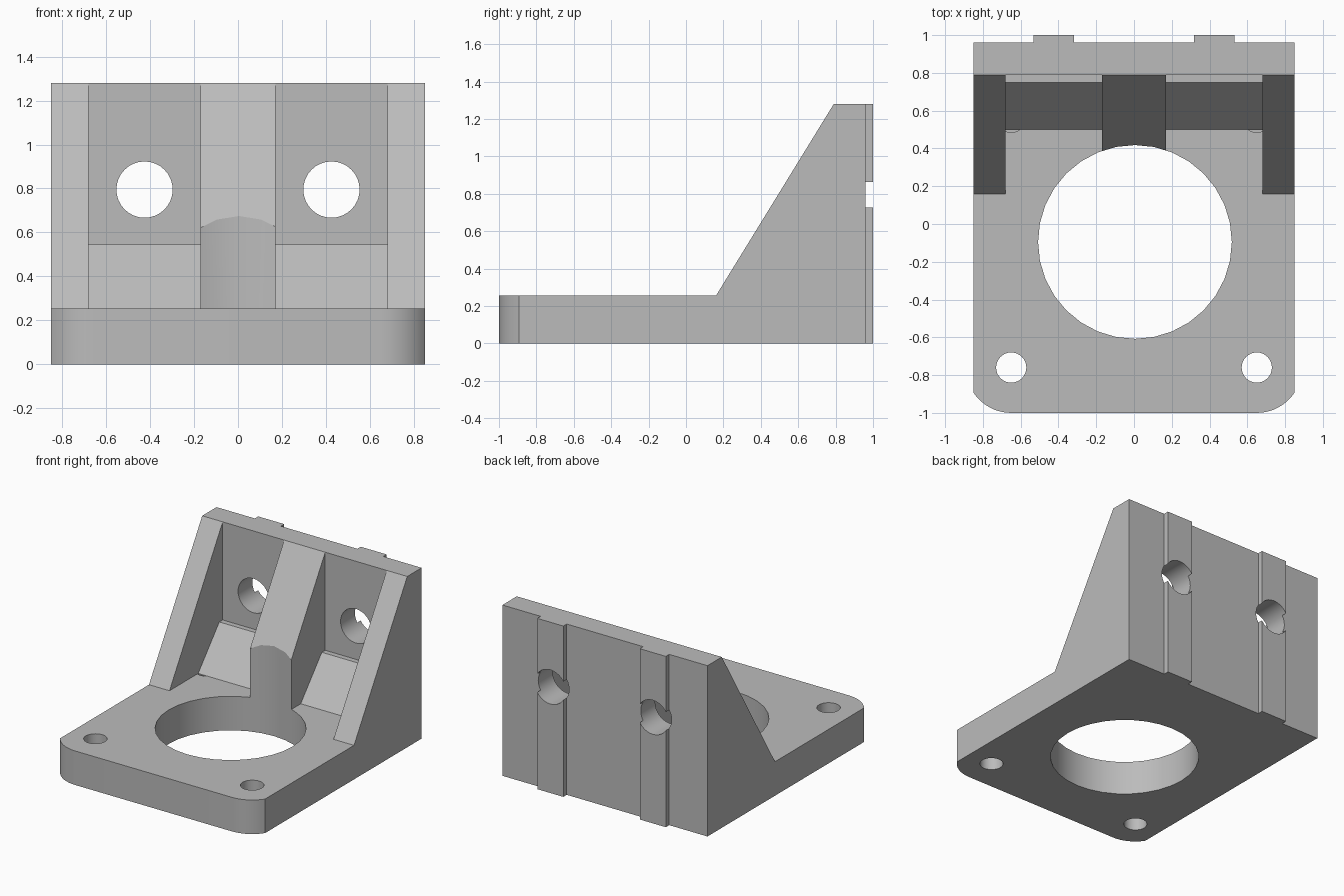
import bpy, bmesh, math
from mathutils import Vector

cube = bpy.data.objects.get("Cube")
if cube:
    bpy.data.objects.remove(cube, do_unlink=True)

grey = bpy.data.materials.new("plain grey")
grey.use_nodes = True
colour = (0.5, 0.5, 0.5, 1)
grey.diffuse_color = colour
grey.node_tree.nodes["Principled BSDF"].inputs["Base Color"].default_value = colour

HALF, BASE, TOP = 0.85, 0.255, 1.28      # half width, plate height, full height
WALL, BACK, FRONT = 0.79, 0.96, -1.0     # wall front, wall back, plate front
SIDE_RIB, MID_RIB = 0.68, 0.17


def prism(name, points, direction):
    """Extrude a closed outline of 3D points along a vector."""
    bm = bmesh.new()
    face = bm.faces.new([bm.verts.new(p) for p in points])
    out = bmesh.ops.extrude_face_region(bm, geom=[face])
    moved = [v for v in out["geom"] if isinstance(v, bmesh.types.BMVert)]
    bmesh.ops.translate(bm, verts=moved, vec=Vector(direction))
    bmesh.ops.recalc_face_normals(bm, faces=bm.faces)
    mesh = bpy.data.meshes.new(name)
    bm.to_mesh(mesh)
    bm.free()
    obj = bpy.data.objects.new(name, mesh)
    bpy.context.collection.objects.link(obj)
    mesh.materials.append(grey)
    return obj


def box(name, x0, x1, y0, y1, z0, z1):
    return prism(name, [(x0, y0, z0), (x1, y0, z0), (x1, y1, z0), (x0, y1, z0)],
                 (0, 0, z1 - z0))


def side_profile(name, x0, x1, outline):
    return prism(name, [(x0, y, z) for y, z in outline], (x1 - x0, 0, 0))


def drill(obj, centre, radius, depth, along_y=False, sides=32):
    """Cut a round hole, then discard the cutter."""
    turn = (math.pi / 2, 0, 0) if along_y else (0, 0, 0)
    bpy.ops.mesh.primitive_cylinder_add(vertices=sides, radius=radius, depth=depth,
                                        location=centre, rotation=turn)
    cutter = bpy.context.object
    cutter.hide_render = True
    cutter.data.materials.append(grey)
    mod = obj.modifiers.new("hole", "BOOLEAN")
    mod.operation, mod.solver, mod.object = "DIFFERENCE", "EXACT", cutter
    bpy.context.view_layer.objects.active = obj
    bpy.ops.object.modifier_apply(modifier=mod.name)
    bpy.data.objects.remove(cutter, do_unlink=True)


# Base plate with rounded front corners
cx, cy, r = 0.65, -0.76, 0.24
limit = math.asin((HALF - cx) / r)
arc = [(cx + r * math.sin(limit * i / 8), cy - r * math.cos(limit * i / 8))
       for i in range(9)]
outline = [(-x, y) for x, y in reversed(arc)] + arc + [(HALF, BACK), (-HALF, BACK)]
base = prism("base_plate", [(x, y, 0) for x, y in outline], (0, 0, BASE))

# Large bore, front screw holes and shallow rear recesses
bore, bore_radius = (0.005, -0.095, 0), 0.513
drill(base, bore, bore_radius, 4)
for s in (-1, 1):
    drill(base, (s * cx, cy, 0), 0.08, 2)
    drill(base, (s * cx, 0.565, BASE), 0.08, 0.04)

# Upright wall
wall = box("back_wall", -HALF, HALF, WALL, BACK, BASE, TOP)

# Sloped ribs
slope = [(0.16, BASE), (WALL, BASE), (WALL, TOP)]
middle = side_profile("middle_rib", -MID_RIB, MID_RIB, slope)
drill(middle, bore, bore_radius, 4)
parts = [base, wall, middle]

bolt_x, bolt_z, bolt_r, ridge_half = 0.425, 0.795, 0.128, 0.108
ramp = [(0.5, BASE - 0.03), (0.5, BASE), (0.75, 0.545), (WALL, 0.545), (WALL, BASE - 0.03)]
for s, side in ((-1, "right"), (1, "left")):
    parts.append(side_profile(side + "_rib", s * SIDE_RIB, s * HALF, slope))
    parts.append(side_profile(side + "_ramp", s * MID_RIB, s * SIDE_RIB, ramp))
    # Locating ridge on the back, with the bolt hole through ridge and wall
    x = s * bolt_x
    ridge = box(side + "_ridge", x - ridge_half, x + ridge_half, BACK, 1.0, 0, TOP)
    for part in (wall, ridge):
        drill(part, (x, 0.9, bolt_z), bolt_r, 0.6, along_y=True)
    parts.append(ridge)

# Smooth the round surfaces, keep edges sharp
bpy.ops.object.select_all(action="DESELECT")
for part in parts:
    part.select_set(True)
bpy.context.view_layer.objects.active = base
bpy.ops.object.shade_smooth_by_angle(angle=math.radians(30))
